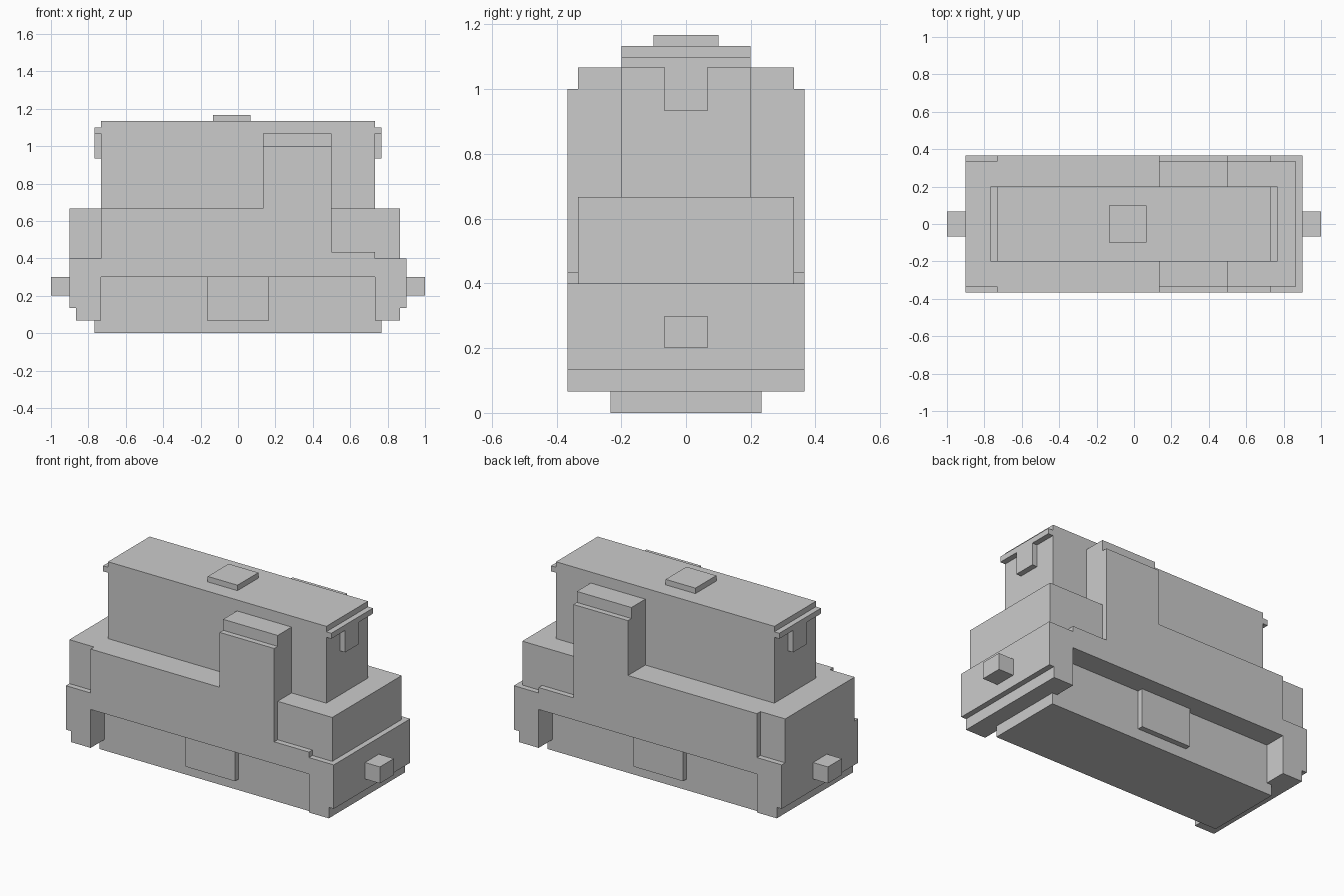
import bpy, bmesh

if "Cube" in bpy.data.objects:
    bpy.data.objects.remove(bpy.data.objects["Cube"])

U = 1 / 30  # the model sits on a regular grid; all sizes below are in grid units


def extrude_profile(name, pts, y0, y1):
    """Side profile in x/z, extruded from y0 to y1."""
    bm = bmesh.new()
    face = bm.faces.new([bm.verts.new((x * U, y0 * U, z * U)) for x, z in pts])
    ext = bmesh.ops.extrude_face_region(bm, geom=[face])
    verts = [g for g in ext["geom"] if isinstance(g, bmesh.types.BMVert)]
    bmesh.ops.translate(bm, verts=verts, vec=(0, (y1 - y0) * U, 0))
    bmesh.ops.recalc_face_normals(bm, faces=bm.faces)
    mesh = bpy.data.meshes.new(name)
    bm.to_mesh(mesh)
    bm.free()
    obj = bpy.data.objects.new(name, mesh)
    bpy.context.collection.objects.link(obj)
    return obj


def box(name, x0, x1, y0, y1, z0, z1):
    return extrude_profile(name, [(x0, z0), (x1, z0), (x1, z1), (x0, z1)], y0, y1)


# Main hull: stepped ends, arch over the underframe, side towers, low ledge
hull = [(-26, 2), (-22, 2), (-22, 9), (22, 9), (22, 2), (26, 2), (26, 4),
        (27, 4), (27, 12), (22, 12), (22, 13), (15, 13), (15, 30), (4, 30),
        (4, 20), (-22, 20), (-22, 12), (-27, 12), (-27, 4), (-26, 4)]
extrude_profile("hull", hull, -11, 11)

# Narrower deck blocks at both ends of the hull
box("rear_deck", -27, -22, -10, 10, 12, 20)
box("front_deck", 15, 26, -10, 10, 12, 20)

# Underframe with side equipment boxes
box("underframe", -23, 23, -7, 7, 0, 9)
box("equipment_boxes", -5, 5, -8, 8, 2, 9)

# Upper cabin, tower caps and roof hatch
box("cabin", -22, 22, -6, 6, 20, 34)
box("tower_caps", 4, 15, -10, 10, 30, 32)
box("roof_hatch", -4, 2, -3, 3, 34, 35)

# Couplers and end lamps with visors, one set per end
for s, end in ((1, "front"), (-1, "rear")):
    box(end + "_coupler", *sorted((27 * s, 30 * s)), -2, 2, 6, 9)
    box(end + "_visor", *sorted((22 * s, 23 * s)), -6, 6, 32, 33)
    box(end + "_lamp", *sorted((22 * s, 23 * s)), -2, 2, 28, 32)
